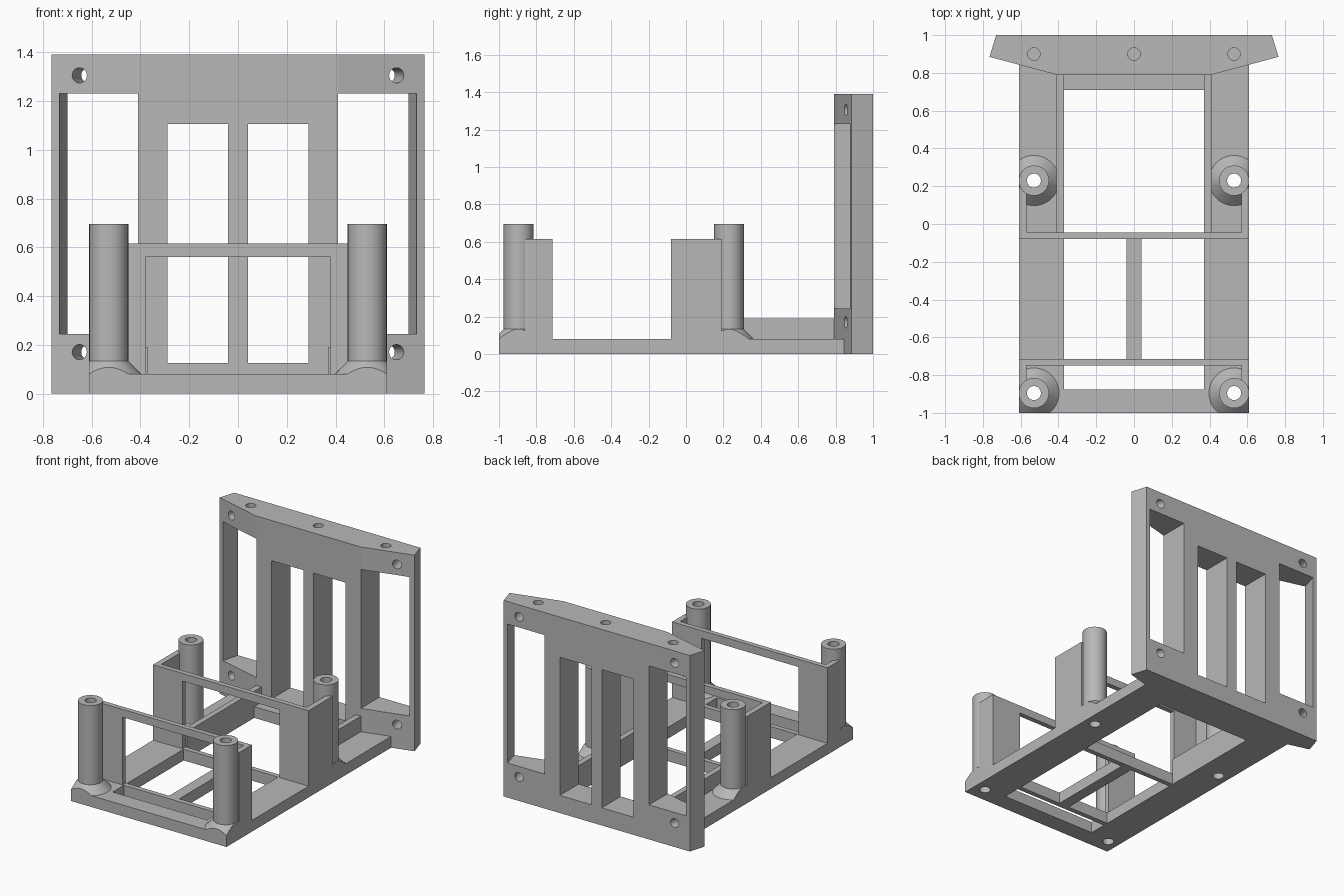
import bpy, bmesh, math
from mathutils import Vector

cube = bpy.data.objects.get("Cube")
if cube:
    bpy.data.objects.remove(cube, do_unlink=True)

grey = bpy.data.materials.new("plain_grey")
grey.use_nodes = True
COLOUR = (0.48, 0.48, 0.48, 1)
grey.diffuse_color = COLOUR
grey.node_tree.nodes["Principled BSDF"].inputs["Base Color"].default_value = COLOUR


def make(name, bm):
    bmesh.ops.recalc_face_normals(bm, faces=bm.faces)
    mesh = bpy.data.meshes.new(name)
    bm.to_mesh(mesh)
    bm.free()
    mesh.materials.append(grey)
    obj = bpy.data.objects.new(name, mesh)
    bpy.context.collection.objects.link(obj)
    return obj


def prism(name, outline, z0, z1):
    """Extrude an outline in x and y from z0 up to z1."""
    bm = bmesh.new()
    face = bm.faces.new([bm.verts.new((x, y, z0)) for x, y in outline])
    top = bmesh.ops.extrude_face_region(bm, geom=[face])["geom"]
    verts = [v for v in top if isinstance(v, bmesh.types.BMVert)]
    bmesh.ops.translate(bm, verts=verts, vec=(0, 0, z1 - z0))
    return make(name, bm)


def box(name, x0, x1, y0, y1, z0, z1):
    return prism(name, [(x0, y0), (x1, y0), (x1, y1), (x0, y1)], z0, z1)


def rod(centre, direction, radius, length):
    bm = bmesh.new()
    bmesh.ops.create_cone(bm, cap_ends=True, segments=48, radius1=radius,
                          radius2=radius, depth=length)
    obj = make("cutter", bm)
    turn = Vector(direction).to_track_quat('Z', 'Y').to_matrix().to_4x4()
    obj.data.transform(turn)
    obj.data.transform(turn.Translation(Vector(centre)))
    return obj


def combine(obj, tools, operation='DIFFERENCE'):
    """Apply booleans and remove the tool objects."""
    for tool in tools:
        mod = obj.modifiers.new("cut", 'BOOLEAN')
        mod.operation, mod.solver, mod.object = operation, 'EXACT', tool
        tool.hide_render = True
    bpy.context.view_layer.update()
    graph = bpy.context.evaluated_depsgraph_get()
    mesh = bpy.data.meshes.new_from_object(obj.evaluated_get(graph))
    obj.modifiers.clear()
    obj.data = mesh
    for tool in tools:
        bpy.data.objects.remove(tool, do_unlink=True)


def soften(obj):
    obj.data.polygons.foreach_set("use_smooth", [True] * len(obj.data.polygons))
    obj.data.set_sharp_from_angle(angle=math.radians(10))


HALF, FLOOR, OPEN = 0.61, 0.08, 0.37
POST_X, POST_Y, BORE = 0.53, (-0.895, 0.23), 0.037
SIDES = (("left", 1), ("right", -1))

# Base plate with floor openings and post bores
base = box("base_plate", -HALF, HALF, -1, 0.85, 0, FLOOR)
cuts = [box("cutter", -OPEN, OPEN, -0.875, -0.75, -1, 1),
        box("cutter", -OPEN, OPEN, -0.045, 0.71, -1, 1)]
for _, s in SIDES:
    x0, x1 = sorted((s * 0.04, s * OPEN))
    cuts.append(box("cutter", x0, x1, -0.715, -0.08, -1, 1))
    cuts += [rod((s * POST_X, y, 0), (0, 0, 1), BORE, 1) for y in POST_Y]
combine(base, cuts)
soften(base)

# Upright back panel with swept front corners
half_panel = [(0.41, 0.79), (0.765, 0.885), (0.73, 1)]
outline = half_panel + [(-x, y) for x, y in reversed(half_panel)]
panel = prism("back_panel", outline, 0, 1.39)
cuts = [rod((x, 0.9, 1.39), (0, 0, 1), 0.033, 0.2) for x in (-POST_X, 0, POST_X)]
for _, s in SIDES:
    x0, x1 = sorted((s * 0.04, s * 0.29))
    cuts.append(box("cutter", x0, x1, 0.5, 1.2, 0.125, 1.105))
    window = [(0.41, 0.7), (0.78, 0.7), (0.673, 1.1), (0.41, 1.1)]
    cuts.append(prism("cutter", [(s * x, y) for x, y in window], 0.245, 1.23))
    for z in (0.17, 1.305):
        cuts.append(rod((s * 0.65, 0.854, z), (-s * 0.26, 0.966, 0), 0.031, 0.6))
combine(panel, cuts)
soften(panel)

# Two cross frames, each with side wings reaching its posts
for name, y0, y1, wing in (("front", -0.75, -0.715, -0.86), ("rear", -0.08, -0.045, 0.19)):
    frame = box(name + "_frame", -HALF, HALF, y0, y1, FLOOR, 0.615)
    combine(frame, [box("cutter", -0.38, 0.38, -2, 2, 0, 0.56)])
    for side, s in SIDES:
        x0, x1 = sorted((s * 0.57, s * HALF))
        a, b = (wing, y0) if name == "front" else (y1, wing)
        box(f"{name}_{side}_wing", x0, x1, a, b, FLOOR, 0.615)

# Floor ribs running back to the panel
for side, s in SIDES:
    x0, x1 = sorted((s * OPEN, s * 0.41))
    box(side + "_floor_rib", x0, x1, -0.045, 0.8, FLOOR, 0.19)

# Hollow posts with flared feet trimmed to the plate edge
profile = [(BORE, FLOOR), (0.133, FLOOR), (0.08, 0.133), (0.08, 0.695), (BORE, 0.695)]
for name, y in zip(("front", "rear"), POST_Y):
    for side, s in SIDES:
        bm = bmesh.new()
        ring = [bm.verts.new((r, 0, z)) for r, z in profile]
        edges = [bm.edges.new((ring[i - 1], ring[i])) for i in range(len(ring))]
        bmesh.ops.spin(bm, geom=ring + edges, axis=(0, 0, 1), cent=(0, 0, 0),
                       steps=48, angle=math.tau)
        bmesh.ops.remove_doubles(bm, verts=bm.verts, dist=0.0001)
        bmesh.ops.translate(bm, verts=bm.verts, vec=(s * POST_X, y, 0))
        post = make(f"{name}_{side}_post", bm)
        combine(post, [box("trim", -HALF, HALF, -1, 1, 0, 1)], 'INTERSECT')
        soften(post)
